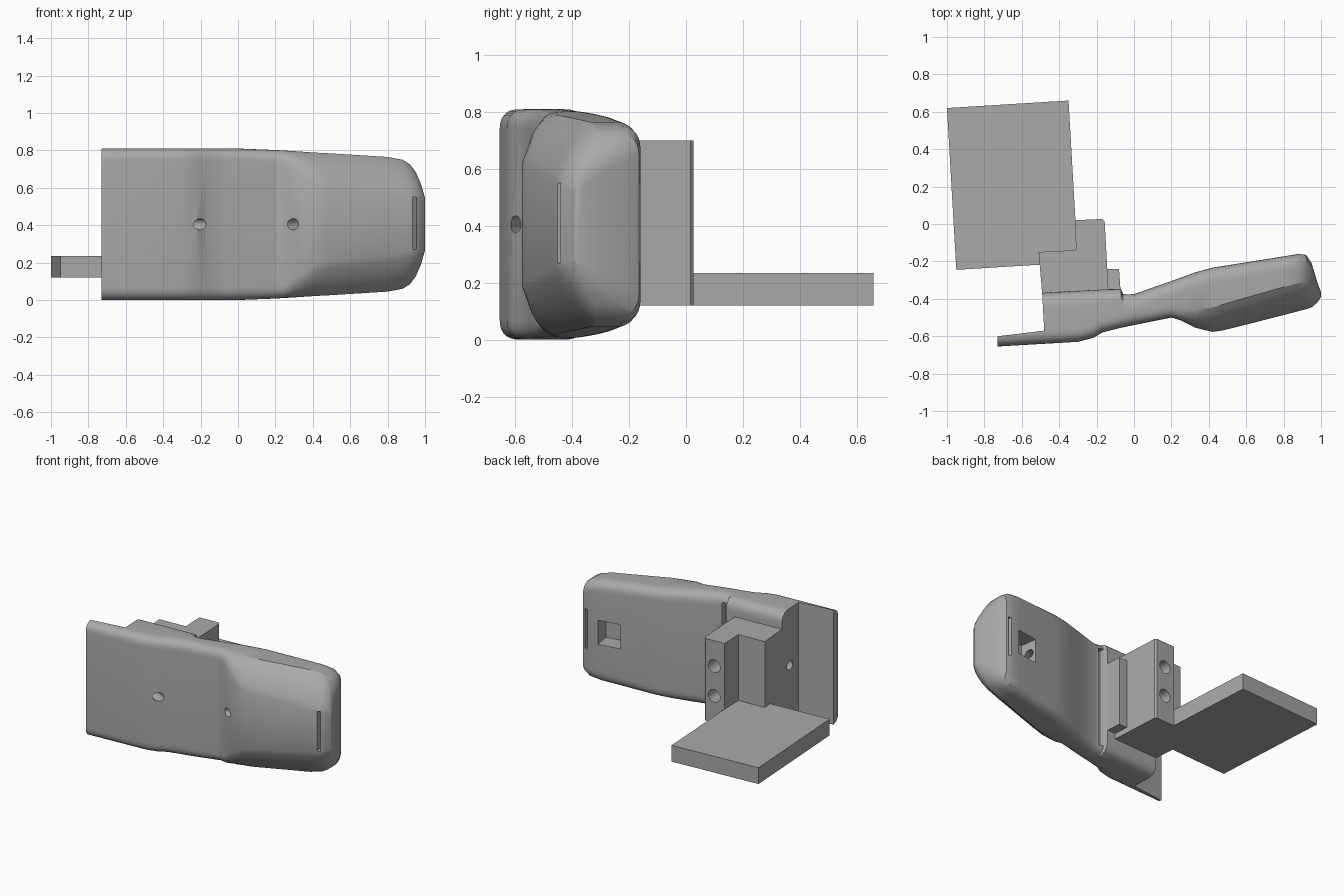
import bpy, bmesh
from mathutils import Vector

if "Cube" in bpy.data.objects:
    bpy.data.objects.remove(bpy.data.objects["Cube"])

grey = bpy.data.materials.new("plain_grey")
grey.use_nodes = True
grey.diffuse_color = (0.4, 0.4, 0.4, 1)
grey.node_tree.nodes["Principled BSDF"].inputs["Base Color"].default_value = grey.diffuse_color
MID = 0.405


def finish(name, bm):
    bmesh.ops.recalc_face_normals(bm, faces=bm.faces)
    mesh = bpy.data.meshes.new(name)
    bm.to_mesh(mesh)
    bm.free()
    mesh.materials.append(grey)
    ob = bpy.data.objects.new(name, mesh)
    bpy.context.collection.objects.link(ob)
    return ob


def prism(name, outline, z0, z1):
    """Plan outline extruded upwards."""
    bm = bmesh.new()
    face = bm.faces.new([bm.verts.new((x, y, z0)) for x, y in outline])
    up = bmesh.ops.extrude_face_region(bm, geom=[face], use_keep_orig=True)["geom"]
    bmesh.ops.translate(bm, vec=(0, 0, z1 - z0),
                        verts=[v for v in up if isinstance(v, bmesh.types.BMVert)])
    return finish(name, bm)


def drill(name, start, end, radius):
    """Cylinder between two points."""
    a, b = Vector(start), Vector(end)
    bm = bmesh.new()
    bmesh.ops.create_cone(bm, cap_ends=True, segments=32, radius1=radius,
                          radius2=radius, depth=(b - a).length)
    bm.transform((b - a).to_track_quat("Z", "Y").to_matrix().to_4x4())
    bmesh.ops.translate(bm, vec=(a + b) / 2, verts=bm.verts)
    return finish(name, bm)


def cut(ob, cutters):
    bpy.context.view_layer.objects.active = ob
    for c in cutters:
        mod = ob.modifiers.new("cut", "BOOLEAN")
        mod.operation, mod.solver, mod.object = "DIFFERENCE", "EXACT", c
        bpy.ops.object.modifier_apply(modifier=mod.name)
        bpy.data.objects.remove(c)


def smooth(ob):
    bpy.ops.object.select_all(action="DESELECT")
    ob.select_set(True)
    bpy.context.view_layer.objects.active = ob
    bpy.ops.object.shade_smooth_by_angle(angle=0.45)


def corner(a, b, square, bulge, n=7):
    """Curved corner from a to b, pulled towards the square corner."""
    a, b, square = Vector(a), Vector(b), Vector(square)
    ctrl = ((a + b) / 2).lerp(square, bulge)
    return [a * (1 - t) ** 2 + ctrl * 2 * t * (1 - t) + b * t * t
            for t in (i / n for i in range(n + 1))]


# Handle body: x, front y, back y, half height, flat half height, front depth, bulge, back radius
stations = [
    (-.73, -.655, -.38, .405, .335, .07, 1, .08),
    (-.30, -.63, -.357, .405, .335, .07, 1, .08),
    (-.22, -.61, -.353, .405, .335, .07, 1, .08),
    (-.17, -.58, -.35, .405, .335, .07, 1, .08),
    (-.07, -.555, -.347, .405, .335, .07, 1, .08),
    (-.06, -.553, -.37, .405, .335, .07, 1, .08),
    (0, -.54, -.375, .405, .335, .07, 1, .08),
    (.20, -.50, -.305, .397, .33, .07, 1, .08),
    (.25, -.515, -.287, .394, .325, .07, 1, .08),
    (.33, -.555, -.258, .389, .27, .10, .6, .08),
    (.42, -.577, -.233, .383, .215, .13, .35, .08),
    (.48, -.568, -.224, .38, .20, .14, .35, .08),
    (.80, -.487, -.173, .36, .16, .15, .35, .08),
    (.88, -.466, -.16, .345, .15, .15, .4, .08),
    (.92, -.456, -.165, .32, .145, .14, .4, .08),
    (.95, -.445, -.21, .28, .14, .12, .4, .07),
    (.98, -.42, -.31, .21, .13, .06, .5, .04),
    (1.0, -.39, -.365, .14, .12, .01, 1, .01),
]
bm = bmesh.new()
rings = []
for x, yf, yb, h, fz, depth, bulge, rb in stations:
    half = corner((yf, fz), (yf + depth, h), (yf, h), bulge)
    half += corner((yb - rb, h), (yb, h - rb), (yb, h), 1)
    loop = half + [Vector((p.x, -p.y)) for p in reversed(half)]
    rings.append([bm.verts.new((x, p.x, MID + p.y)) for p in loop])
for r, s in zip(rings, rings[1:]):
    for i in range(len(r)):
        j = (i + 1) % len(r)
        bm.faces.new((r[i], r[j], s[j], s[i]))
bm.faces.new(rings[0])
bm.faces.new(rings[-1])
body = finish("handle_body", bm)

# Cuts: thin front lip, groove, strap slot, square pocket and two slanted holes
d, n = Vector((.987, .158)), Vector((-.158, .987))
c = Vector((.73, -.184))
pocket = [c - d * .08 + n * .05, c - d * .08 - n * .12,
          c + d * .08 - n * .12, c + d * .08 + n * .05]
cut(body, [
    prism("lip_cutter", [(-.8, -.609), (-.48, -.57), (-.495, -.3), (-.8, -.3)], -.1, 1),
    prism("groove_cutter", [(-.06, -.41), (-.02, -.41), (-.02, -.3), (-.06, -.3)], .05, .76),
    prism("slot_cutter", [(.942, -.5), (.964, -.5), (.893, -.1), (.871, -.1)], .27, .55),
    prism("pocket_cutter", pocket, .32, .49),
    drill("pad_drill", (.21, -.603, MID), (.68, -.235, MID), .03),
    drill("lip_drill", (-.12, -.638, MID), (-.56, -.429, MID), .03),
])
smooth(body)

# Stepped bracket with two bolt holes
bracket = prism("bracket", [(-.49, -.385), (-.51, -.15), (-.31, -.14), (-.315, .02),
                            (-.17, .027), (-.157, .015), (-.135, -.385)], .12, .70)
cut(bracket, [drill("bolt_drill", (-.24, .1, z), (-.23, -.12, z), .045) for z in (.31, .52)])
smooth(bracket)

# Side rail beside the bracket
prism("bracket_rail", [(-.15, -.242), (-.08, -.24), (-.07, -.385), (-.16, -.385)], .16, .65)

# Flat mounting slab
prism("mounting_slab", [(-1, .62), (-.35, .66), (-.30, -.205), (-.95, -.245)], .12, .235)
